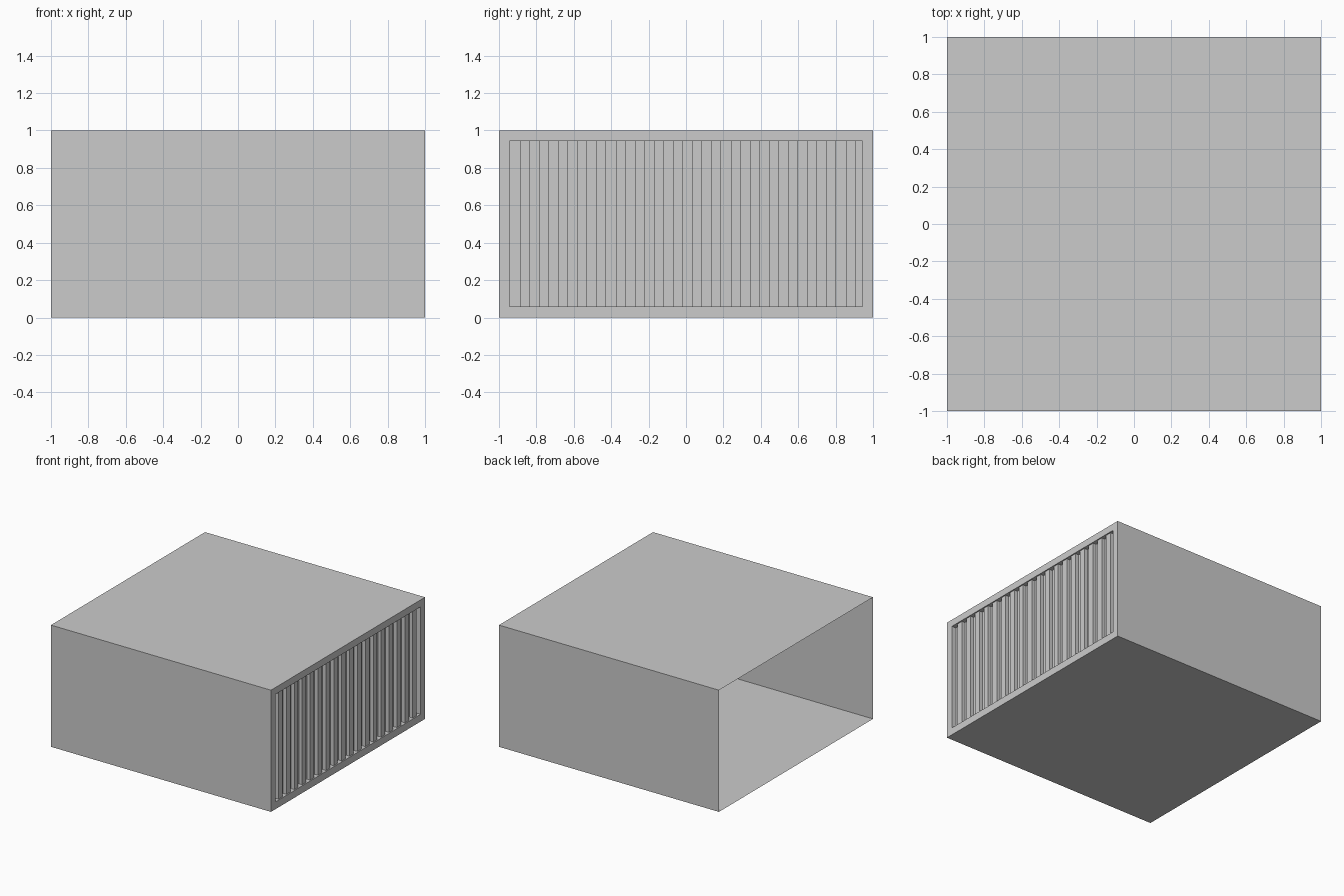
import bpy, bmesh

if "Cube" in bpy.data.objects:
    bpy.data.objects.remove(bpy.data.objects["Cube"])

Y0, Y1, Z0, Z1 = -0.943, 0.943, 0.06, 0.943   # panel opening
RIB_X, GROOVE_X = 0.99, 0.96                  # rib crest and groove depth
RIBS, FIRST, PITCH, WIDTH = 18, -0.888, 0.1025, 0.051


def make(name, quads):
    bm = bmesh.new()
    for q in quads:
        bm.faces.new([bm.verts.new(p) for p in q])
    bmesh.ops.remove_doubles(bm, verts=bm.verts, dist=1e-5)
    me = bpy.data.meshes.new(name)
    bm.to_mesh(me)
    bm.free()
    ob = bpy.data.objects.new(name, me)
    bpy.context.collection.objects.link(ob)
    return ob


def rect(x, y0, y1, z0, z1):
    return [(x, y0, z0), (x, y1, z0), (x, y1, z1), (x, y0, z1)]


def ring(a, b):
    # Quads joining two four-point loops
    return [[a[i], a[(i + 1) % 4], b[(i + 1) % 4], b[i]] for i in range(4)]


outer_back = rect(-1, -1, 1, 0, 1)
outer_front = rect(1, -1, 1, 0, 1)
hole_front = rect(1, Y0, Y1, Z0, Z1)
hole_back = rect(GROOVE_X, Y0, Y1, Z0, Z1)

# Thin shell, open on the left side
make("shell", ring(outer_back, outer_front))

# Flat border and the reveal around the recessed panel
make("panel_frame", ring(outer_front, hole_front) + ring(hole_front, hole_back))

# Square-ribbed panel: a stepped profile drawn upward
profile = [(GROOVE_X, Y0)]
for i in range(RIBS):
    a = FIRST + i * PITCH
    b = a + WIDTH
    profile += [(GROOVE_X, a), (RIB_X, a), (RIB_X, b), (GROOVE_X, b)]
profile.append((GROOVE_X, Y1))
make("ribbed_panel", [[(*p, Z0), (*q, Z0), (*q, Z1), (*p, Z1)]
                      for p, q in zip(profile, profile[1:])])

# Outward normals for the shell
shell = bpy.data.objects["shell"].data
bm = bmesh.new()
bm.from_mesh(shell)
for f in bm.faces:
    c = f.calc_center_median()
    if f.normal.y * c.y + f.normal.z * (c.z - 0.5) < 0:
        f.normal_flip()
bm.to_mesh(shell)
bm.free()
